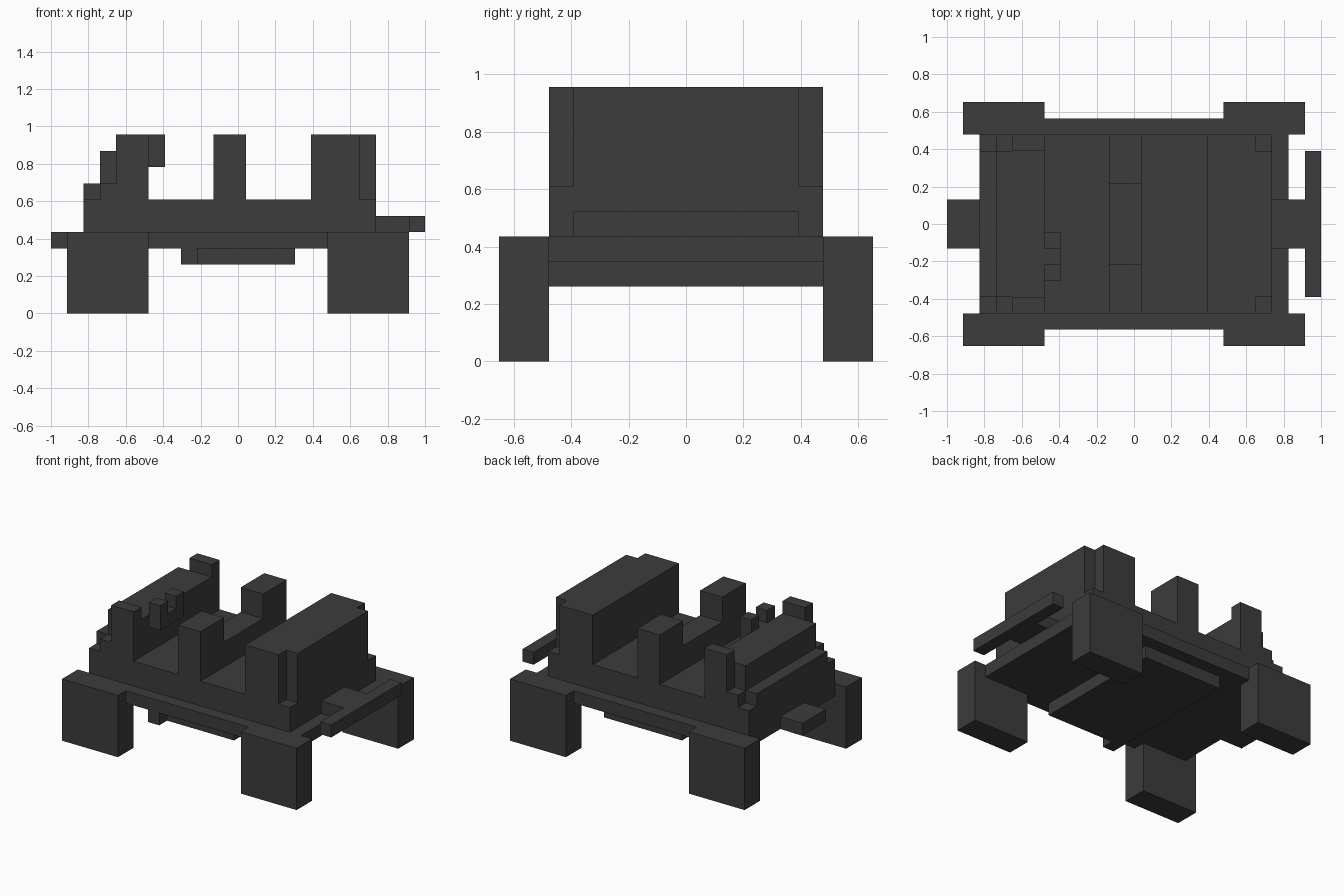
import bpy, bmesh, math
from mathutils import Vector

if "Cube" in bpy.data.objects:
    bpy.data.objects.remove(bpy.data.objects["Cube"])

U = 2 / 23                        # one block of the grid
ORIGIN = Vector((-1, -7.5 * U, 0))

paint = bpy.data.materials.new("dark_grey")
paint.diffuse_color = (0.045, 0.045, 0.045, 1)
paint.use_nodes = True
paint.node_tree.nodes["Principled BSDF"].inputs["Base Color"].default_value = paint.diffuse_color


def mirror(boxes):
    """Add the copies on the other side of the y = 0 plane (15 blocks wide)."""
    return boxes + [(x0, x1, 15 - y1, 15 - y0, z0, z1)
                    for x0, x1, y0, y1, z0, z1 in boxes]


def part(name, boxes):
    """Fuse block ranges (x0, x1, y0, y1, z0, z1) into one clean outer shell."""
    cells = {(x, y, z) for x0, x1, y0, y1, z0, z1 in boxes
             for x in range(x0, x1) for y in range(y0, y1) for z in range(z0, z1)}
    bm = bmesh.new()
    for cell in sorted(cells):
        for axis in range(3):
            for side in (0, 1):
                neighbour = list(cell)
                neighbour[axis] += 2 * side - 1
                if tuple(neighbour) in cells:
                    continue
                a, b = (axis + 1) % 3, (axis + 2) % 3
                corners = []
                for da, db in ((0, 0), (1, 0), (1, 1), (0, 1)):
                    p = Vector(cell)
                    p[axis] += side
                    p[a] += da
                    p[b] += db
                    corners.append(bm.verts.new(p * U + ORIGIN))
                bm.faces.new(corners if side else corners[::-1])
    bmesh.ops.remove_doubles(bm, verts=bm.verts[:], dist=1e-4)
    bmesh.ops.dissolve_limit(bm, angle_limit=math.radians(1),
                             verts=bm.verts[:], edges=bm.edges[:])
    mesh = bpy.data.meshes.new(name)
    bm.to_mesh(mesh)
    bm.free()
    mesh.materials.append(paint)
    obj = bpy.data.objects.new(name, mesh)
    bpy.context.collection.objects.link(obj)
    return obj


# Four block wheels
for x, end in ((1, "rear"), (17, "front")):
    for y, side in ((0, "right"), (13, "left")):
        part(f"{end}_{side}_wheel", [(x, x + 5, y, y + 2, 0, 5)])

# Chassis plate with side sills, belly plate and exhaust stub
part("chassis", [(2, 21, 2, 13, 4, 5), (6, 17, 1, 14, 4, 5),
                 (8, 15, 2, 13, 3, 4), (8, 9, 1, 2, 3, 4)])

# Bumpers
part("rear_bumper", [(0, 2, 6, 9, 4, 5)])
part("front_bumper", [(20, 22, 6, 9, 5, 6), (22, 23, 3, 12, 5, 6)])

# Lower body, engine block with notched corners, seat divider, stepped tail
lower = [(2, 20, 2, 13, 5, 7)]
engine = [(16, 20, 3, 12, 7, 11)] + mirror([(16, 19, 2, 3, 7, 11)])
divider = [(10, 12, 5, 10, 7, 9)] + mirror([(10, 12, 2, 5, 7, 11)])
tail = [(2, 3, 3, 12, 7, 8), (3, 6, 3, 12, 7, 10)]
tail += mirror([(3, 4, 2, 3, 7, 8), (4, 6, 2, 3, 7, 11)])
part("body", lower + engine + divider + tail)

# U-shaped steering yoke
part("steering_yoke", [(6, 7, 4, 7, 9, 10), (6, 7, 4, 5, 10, 11),
                       (6, 7, 6, 7, 10, 11)])
